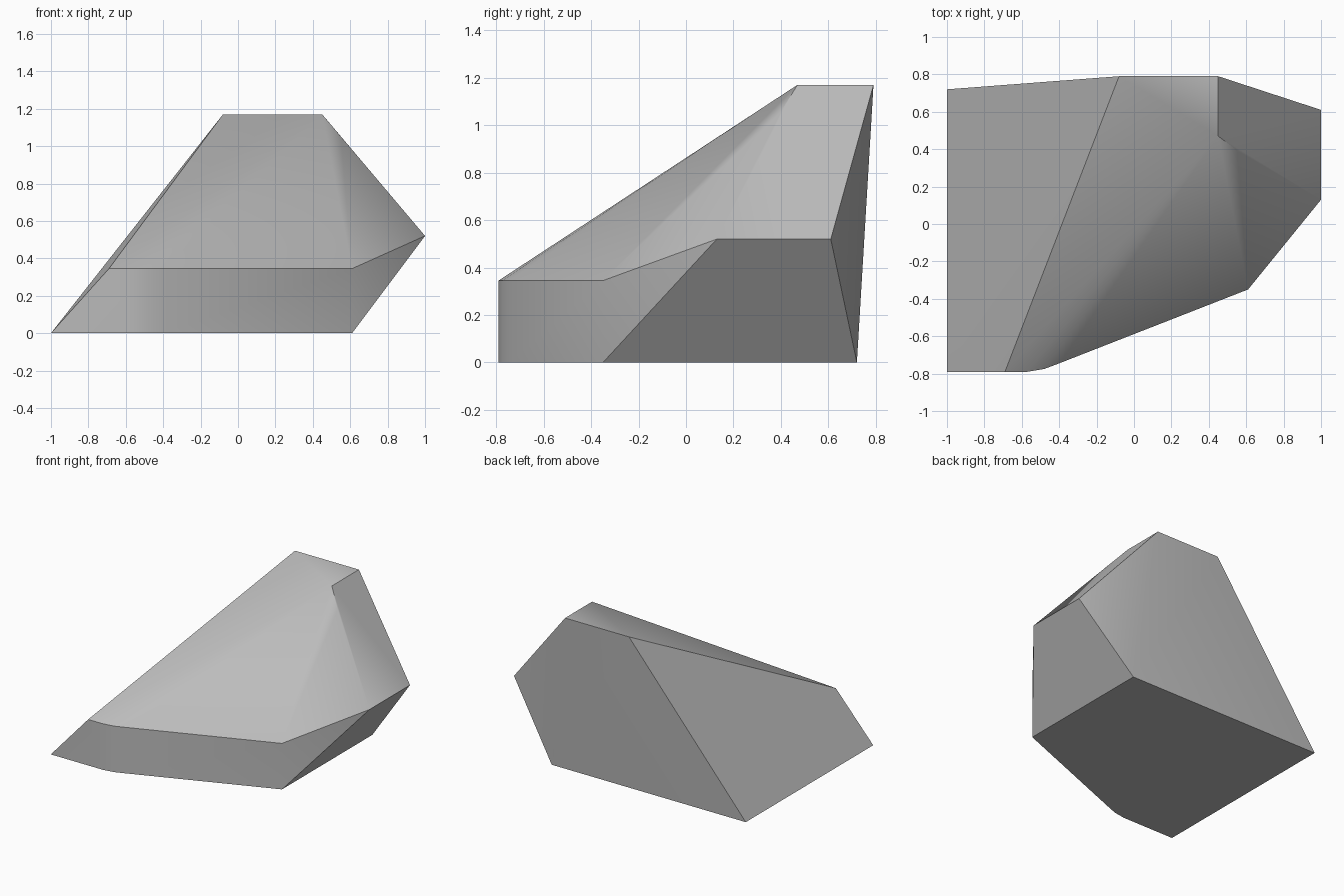
import bpy, bmesh, math

cube = bpy.data.objects.get("Cube")
if cube:
    bpy.data.objects.remove(cube, do_unlink=True)

# Stone colour
stone = bpy.data.materials.new("stone_grey")
stone.use_nodes = True
colour = (0.5, 0.5, 0.5, 1)
stone.diffuse_color = colour
stone.node_tree.nodes["Principled BSDF"].inputs["Base Color"].default_value = colour

# Rounded front wall, shared by the ground outline and the ledge above it
LEDGE = 0.345
front_curve = [(-0.57, -0.79), (-0.48, -0.775), (-0.40, -0.745), (0.61, -0.35)]
corners = [(x, y, z) for x, y in front_curve for z in (0, LEDGE)]

# Ground corners and the left end of the ledge
corners += [(-1, 0.72, 0), (-1, -0.79, 0), (0.61, 0.72, 0), (-0.69, -0.79, LEDGE)]
# Side point and the flat peak with its softened corner
corners += [(1, 0.13, 0.52), (1, 0.61, 0.52)]
corners += [(-0.08, 0.79, 1.17), (0.45, 0.79, 1.17), (0.45, 0.47, 1.17), (0.55, 0.395, 1.05)]

# Wrap the corners in a convex faceted shell
bm = bmesh.new()
for co in corners:
    bm.verts.new(co)
bmesh.ops.convex_hull(bm, input=bm.verts[:])
bmesh.ops.dissolve_limit(bm, angle_limit=math.radians(0.6),
                         verts=bm.verts[:], edges=bm.edges[:])
bmesh.ops.recalc_face_normals(bm, faces=bm.faces[:])

# Soft shading over shallow bends, hard edges elsewhere
for face in bm.faces:
    face.smooth = True
for edge in bm.edges:
    edge.smooth = edge.calc_face_angle(0) < math.radians(35)

mesh = bpy.data.meshes.new("rock")
bm.to_mesh(mesh)
bm.free()
mesh.materials.append(stone)
rock = bpy.data.objects.new("rock", mesh)
bpy.context.collection.objects.link(rock)
